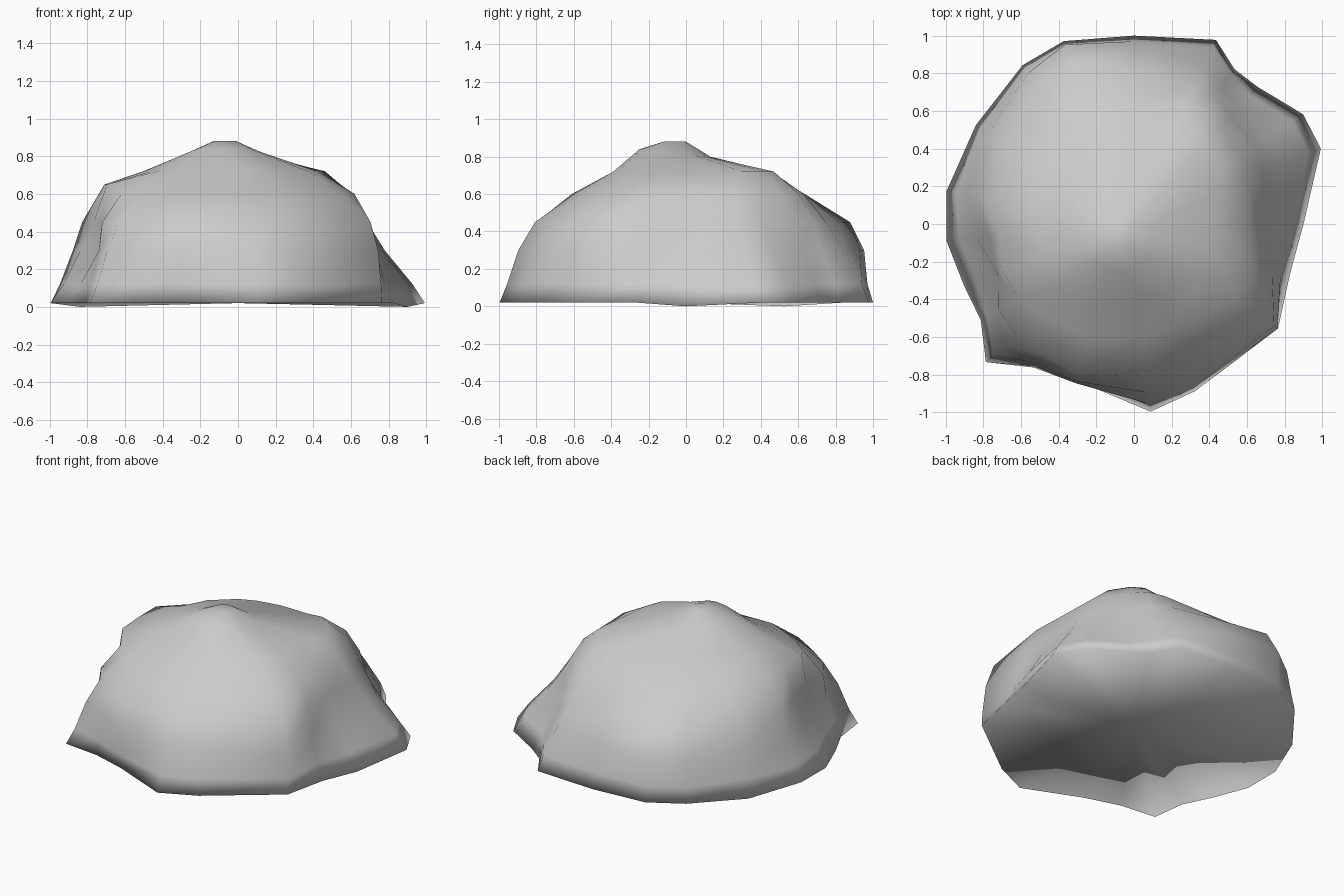
import bpy, bmesh, math

# Silhouette profiles: angle in degrees, then radius at each contour height
HEIGHTS = (0.02, 0.12, 0.30, 0.45, 0.60, 0.72)
PROFILES = (
    (0, .90, .85, .74, .67, .61, .43),
    (22, 1.07, 1.0, .84, .74, .65, .49),
    (33, 1.07, 1.0, .86, .76, .67, .55),
    (48, .98, .92, .83, .77, .70, .57),
    (57, .98, .95, .86, .81, .72, .56),
    (66, 1.07, 1.03, .92, .82, .69, .50),
    (90, 1.0, .97, .93, .82, .63, .46),
    (111, 1.04, 1.02, 1.02, .94, .68, .46),
    (125, 1.03, 1.01, .98, .88, .69, .47),
    (148, .99, .96, .91, .84, .71, .49),
    (170, 1.01, .96, .89, .84, .72, .51),
    (185, 1.0, .93, .84, .77, .71, .50),
    (200, .96, .89, .79, .77, .74, .49),
    (212, .96, .92, .87, .85, .73, .50),
    (223, 1.075, 1.02, .95, .86, .69, .46),
    (235, .93, .92, .90, .84, .66, .43),
    (250, .885, .90, .89, .85, .65, .41),
    (275, 1.0, .96, .90, .81, .60, .39),
    (290, .945, .92, .86, .77, .60, .39),
    (324, .945, .94, .92, .87, .68, .46),
    (342, .87, .82, .77, .73, .65, .44),
)

bm = bmesh.new()


def ring_point(deg, radius, z, cx=0.0, cy=0.0):
    a = math.radians(deg)
    return bm.verts.new((cx + radius * math.cos(a), cy + radius * math.sin(a), z))


# Contour rings of the boulder wall
rings = []
for i, z in enumerate(HEIGHTS):
    ring = []
    for row in PROFILES:
        deg, h = row[0], z
        if i == 0 and deg in (0, 148):      # two small feet under the rim
            h = 0.0
        if i == 4 and 165 < deg < 205:      # raised shoulder on the left
            h = 0.65
        ring.append(ring_point(deg, row[i + 1], h))
    rings.append(ring)

# Crown rings around the off-centre summit
for radius, height, tilt in ((0.19, 0.82, 0.02), (0.06, 0.88, 0.0)):
    rings.append([ring_point(r[0], radius, height - tilt * math.sin(math.radians(r[0])), -0.07, -0.06)
                  for r in PROFILES])

n = len(PROFILES)
for low, high in zip(rings, rings[1:]):
    for k in range(n):
        j = (k + 1) % n
        bm.faces.new((low[k], low[j], high[j], high[k]))
bm.faces.new(rings[-1])

# Flat underside
floor = bm.verts.new((0, 0, 0.02))
for k in range(n):
    bm.faces.new((rings[0][(k + 1) % n], rings[0][k], floor))

mesh = bpy.data.meshes.new("boulder")
bm.to_mesh(mesh)
bm.free()
boulder = bpy.data.objects.new("boulder", mesh)
bpy.context.collection.objects.link(boulder)

# Smooth rock surface, rounded over the base rim as well
bpy.context.view_layer.objects.active = boulder
boulder.select_set(True)
bpy.ops.object.shade_smooth()
